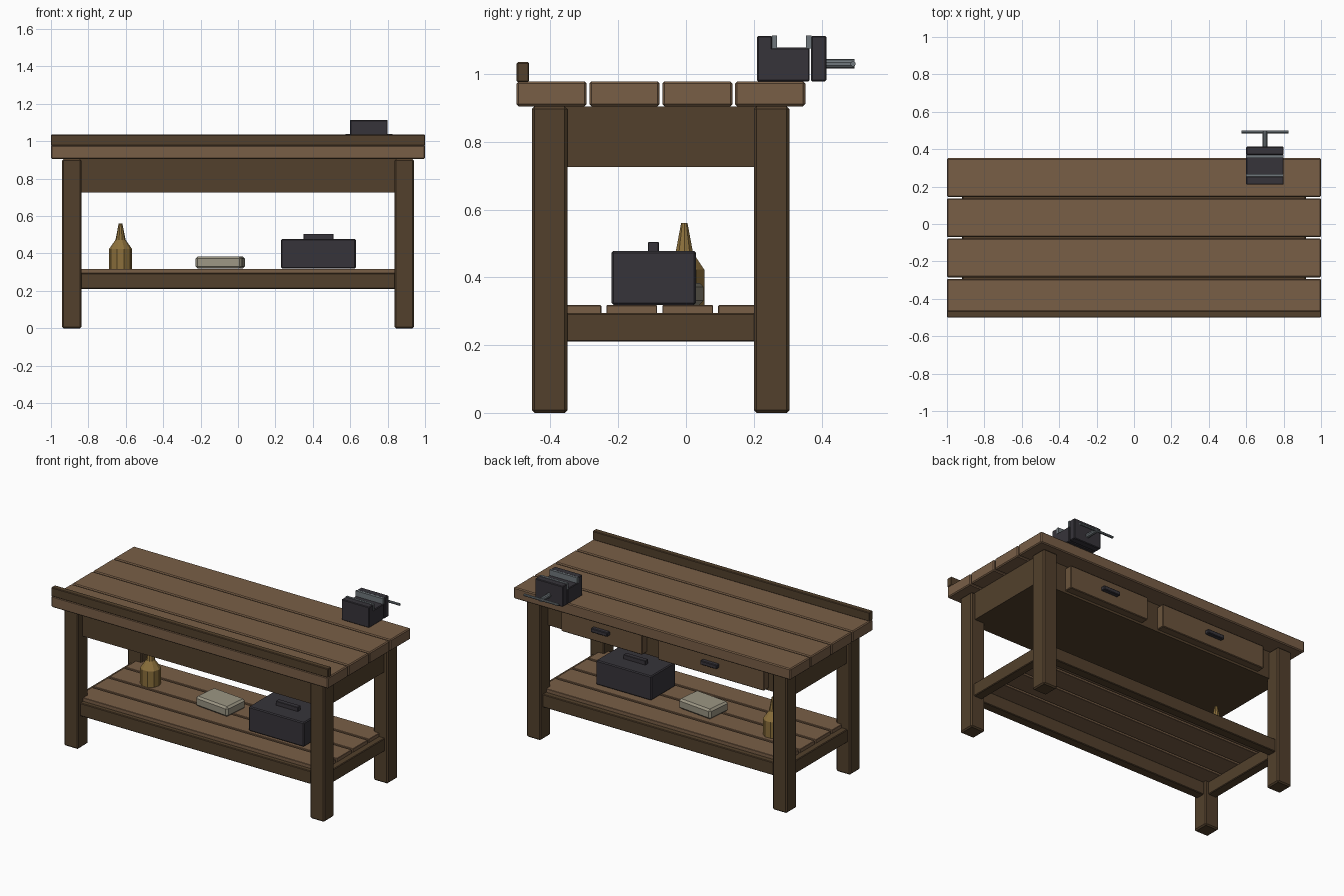
import bpy, bmesh, math
from mathutils import Matrix, Vector

cube = bpy.data.objects.get("Cube")
if cube:
    bpy.data.objects.remove(cube, do_unlink=True)


def material(name, rgb):
    m = bpy.data.materials.new(name)
    m.use_nodes = True
    m.diffuse_color = (*rgb, 1)
    m.node_tree.nodes["Principled BSDF"].inputs["Base Color"].default_value = (*rgb, 1)
    return m


LIGHT = material("light_wood", (0.19, 0.113, 0.062))
MID = material("drawer_wood", (0.147, 0.088, 0.045))
DARK = material("dark_wood", (0.085, 0.051, 0.025))
IRON = material("dark_iron", (0.037, 0.034, 0.042))
STEEL = material("steel", (0.16, 0.185, 0.2))
AMBER = material("amber_glass", (0.262, 0.162, 0.045))
TIN = material("pale_tin", (0.33, 0.305, 0.23))


def finish(name, bm, mat, bevel=0):
    bmesh.ops.recalc_face_normals(bm, faces=bm.faces)
    mesh = bpy.data.meshes.new(name)
    bm.to_mesh(mesh)
    bm.free()
    mesh.materials.append(mat)
    ob = bpy.data.objects.new(name, mesh)
    bpy.context.collection.objects.link(ob)
    if bevel:
        mod = ob.modifiers.new("Bevel", "BEVEL")
        mod.width = bevel
        mod.segments = 1
    return ob


def box(name, x, y, z, mat, bevel=0.004):
    """Box from (min, max) ranges, with its origin at its centre."""
    bm = bmesh.new()
    size = [r[1] - r[0] for r in (x, y, z)]
    bmesh.ops.create_cube(bm, size=1, matrix=Matrix.Diagonal((*size, 1)))
    ob = finish(name, bm, mat, bevel)
    ob.location = [sum(r) / 2 for r in (x, y, z)]
    return ob


def rod(name, centre, radius, length, axis, mat, sides=10):
    bm = bmesh.new()
    turn = Vector((0, 0, 1)).rotation_difference(Vector(axis)).to_matrix().to_4x4()
    bmesh.ops.create_cone(bm, cap_ends=True, segments=sides, radius1=radius,
                          radius2=radius, depth=length, matrix=turn)
    ob = finish(name, bm, mat)
    ob.location = centre
    return ob


def lathe(name, centre, profile, mat, sides=10):
    bm = bmesh.new()
    rings = [[bm.verts.new((r * math.cos(2 * math.pi * i / sides),
                            r * math.sin(2 * math.pi * i / sides), z))
              for i in range(sides)] for r, z in profile]
    for a, b in zip(rings, rings[1:]):
        for i in range(sides):
            j = (i + 1) % sides
            bm.faces.new((a[i], a[j], b[j], b[i]))
    bm.faces.new(rings[0])
    bm.faces.new(rings[-1])
    ob = finish(name, bm, mat)
    ob.location = centre
    return ob


# Table top planks and the raised board along the front
for i in range(4):
    y = -0.5 + i * 0.215
    box(f"top_plank_{i + 1}", (-1, 1), (y, y + 0.207), (0.905, 0.978), LIGHT, 0.006)
box("raised_board", (-1, 1), (-0.5, -0.463), (0.976, 1.035), DARK)

# Legs and the lower end rails
for side, sx in (("left", 1), ("right", -1)):
    xs = sorted((sx * 0.838, sx * 0.94))
    for end, ys in (("front", (-0.455, -0.35)), ("back", (0.2, 0.305))):
        box(f"{end}_{side}_leg", xs, ys, (0, 0.905), DARK, 0.008)
    box(f"{side}_end_rail", sorted((sx * 0.86, sx * 0.92)), (-0.36, 0.21), (0.21, 0.295), DARK)

# Long lower rails
for end, y in (("front", -0.4), ("back", 0.25)):
    box(f"{end}_long_rail", (-0.85, 0.85), (y - 0.03, y + 0.03), (0.21, 0.295), DARK)

# Lower shelf slats
for i in range(4):
    y = -0.4 + i * 0.165
    box(f"shelf_slat_{i + 1}", (-0.88, 0.88), (y, y + 0.15), (0.293, 0.318), LIGHT, 0.002)

# Drawer case with two drawers and their pulls
box("drawer_case", (-0.915, 0.915), (-0.41, 0.225), (0.725, 0.904), DARK, 0)
for side, xs in (("left", (0.125, 0.71)), ("right", (-0.755, 0.01))):
    box(f"{side}_drawer", xs, (0.22, 0.275), (0.74, 0.89), MID)
    mid = sum(xs) / 2
    box(f"{side}_drawer_pull", (mid - 0.06, mid + 0.06), (0.272, 0.302), (0.805, 0.832), IRON)

# Vise: body, jaws, jaw plates, screw and turning bar
VX = (0.6, 0.8)
box("vise_body", VX, (0.21, 0.365), (0.978, 1.078), IRON)
box("vise_fixed_jaw", VX, (0.21, 0.255), (0.978, 1.113), IRON)
box("vise_moving_jaw", VX, (0.369, 0.414), (0.978, 1.113), IRON)
box("fixed_jaw_plate", VX, (0.254, 0.268), (1.076, 1.114), STEEL, 0)
box("moving_jaw_plate", VX, (0.354, 0.37), (1.076, 1.114), STEEL, 0)
rod("vise_screw", (0.7, 0.452, 1.03), 0.014, 0.09, (0, 1, 0), STEEL)
rod("vise_turning_bar", (0.7, 0.493, 1.03), 0.008, 0.25, (1, 0, 0), STEEL, 8)

# Things on the shelf
box("toolbox", (0.23, 0.63), (-0.22, 0.03), (0.319, 0.478), IRON, 0.006)
box("toolbox_handle", (0.35, 0.51), (-0.112, -0.08), (0.476, 0.505), IRON, 0.002)
tin = box("tin_box", (-0.22, 0.03), (-0.13, 0.04), (0.319, 0.384), TIN, 0.012)
tin.rotation_euler.z = math.radians(-6)
lathe("bottle", (-0.628, -0.005, 0.318),
      [(0.062, 0), (0.062, 0.105), (0.027, 0.155), (0.01, 0.242)], AMBER)
